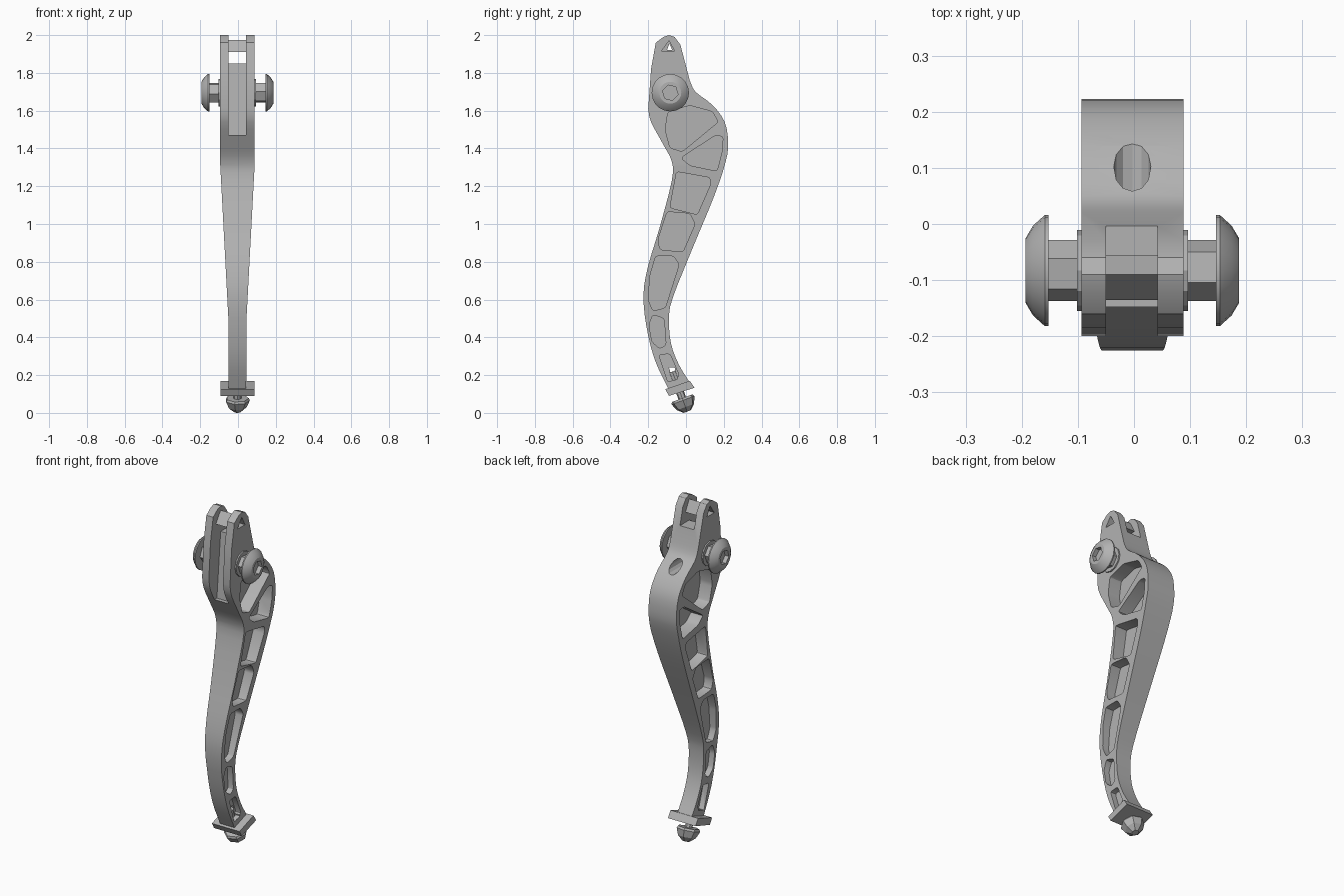
import bpy, bmesh, math
from mathutils import Vector, Matrix

if "Cube" in bpy.data.objects:
    bpy.data.objects.remove(bpy.data.objects["Cube"], do_unlink=True)

GREY = (0.45, 0.45, 0.45, 1)
metal = bpy.data.materials.new("grey metal")
metal.use_nodes = True
metal.diffuse_color = GREY
metal.node_tree.nodes["Principled BSDF"].inputs["Base Color"].default_value = GREY


def finish(name, bm):
    bmesh.ops.recalc_face_normals(bm, faces=bm.faces)
    mesh = bpy.data.meshes.new(name)
    bm.to_mesh(mesh)
    bm.free()
    mesh.materials.append(metal)
    ob = bpy.data.objects.new(name, mesh)
    bpy.context.collection.objects.link(ob)
    return ob


def prism(name, pts, lo, hi, axis="X", round_by=0):
    """Extrude a profile along X (points are y, z) or Y (points are x, z)."""
    bm = bmesh.new()
    place = (lambda a, b, t: (t, a, b)) if axis == "X" else (lambda a, b, t: (a, t, b))
    ends = [[bm.verts.new(place(a, b, t)) for a, b in pts] for t in (lo, hi)]
    for ring in ends:
        bm.faces.new(ring)
    rails = []
    for i in range(len(pts)):
        j = (i + 1) % len(pts)
        f = bm.faces.new((ends[0][i], ends[0][j], ends[1][j], ends[1][i]))
        rails.append(bm.edges.get((ends[0][i], ends[1][i])))
    if round_by:
        bmesh.ops.bevel(bm, geom=rails, offset=round_by, segments=2, profile=0.5,
                        affect="EDGES", clamp_overlap=True)
    return finish(name, bm)


def lathe(name, profile, sides, origin, direction, turn=0):
    """Spin (distance, radius) pairs around an axis; both ends are closed."""
    bm = bmesh.new()
    rot = Vector((0, 0, 1)).rotation_difference(Vector(direction)).to_matrix().to_4x4()
    mat = Matrix.Translation(origin) @ rot @ Matrix.Rotation(turn, 4, "Z")
    rings = []
    for d, r in profile:
        rings.append([bm.verts.new(mat @ Vector((r * math.cos(a), r * math.sin(a), d)))
                      for a in (math.tau * k / sides for k in range(sides))])
    for p, q in zip(rings, rings[1:]):
        for k in range(sides):
            n = (k + 1) % sides
            bm.faces.new((p[k], p[n], q[n], q[k]))
    bm.faces.new(rings[0])
    bm.faces.new(rings[-1])
    return finish(name, bm)


def cut(ob, cutter):
    mod = ob.modifiers.new("cut", "BOOLEAN")
    mod.operation, mod.solver, mod.object = "DIFFERENCE", "EXACT", cutter
    deps = bpy.context.evaluated_depsgraph_get()
    mesh = bpy.data.meshes.new_from_object(ob.evaluated_get(deps))
    ob.modifiers.clear()
    ob.data = mesh
    bpy.data.objects.remove(cutter, do_unlink=True)


def smooth_path(pts, steps=3):
    """Catmull-Rom curve through the points."""
    p = [Vector(q) for q in pts]
    p = [2 * p[0] - p[1]] + p + [2 * p[-1] - p[-2]]
    out = []
    for a, b, c, d in zip(p, p[1:], p[2:], p[3:]):
        for k in range(steps):
            t = k / steps
            out.append(0.5 * (2 * b + (c - a) * t + (2 * a - 5 * b + 4 * c - d) * t ** 2
                              + (3 * b - a - 3 * c + d) * t ** 3))
    return [tuple(v) for v in out] + [tuple(pts[-1])]


# Lever body: side profile, smooth front and back with a faceted tip
front = smooth_path([(-0.2, 1.61), (-0.185, 1.54), (-0.12, 1.42), (-0.075, 1.33), (-0.075, 1.23),
                     (-0.14, 0.98), (-0.2, 0.78), (-0.225, 0.63), (-0.21, 0.46), (-0.165, 0.28),
                     (-0.09, 0.12)])
back = smooth_path([(0.02, 0.16), (-0.04, 0.26), (-0.08, 0.37), (-0.09, 0.5), (-0.07, 0.61),
                    (0.03, 0.86), (0.15, 1.15), (0.21, 1.33), (0.223, 1.43), (0.205, 1.54),
                    (0.14, 1.63), (0.05, 1.7), (0.02, 1.76)])
tip = [(-0.03, 1.95), (-0.06, 1.99), (-0.09, 2.0), (-0.12, 1.99), (-0.16, 1.96), (-0.185, 1.82)]
MID = -0.003
lever = prism("lever_body", front + back + tip, MID - 0.091, MID + 0.091)

# Narrow the lower handle
for s in (-1, 1):
    wedge = [(0.092, 1.33), (0.048, 0.5), (0.046, 0), (0.3, 0), (0.3, 1.33)]
    cut(lever, prism("taper_cutter", [(MID + s * x, z) for x, z in wedge], -1, 1, "Y"))

# Fork slot with a back web
cut(lever, prism("slot_cutter", [(-0.4, 1.47), (-0.125, 1.47), (-0.09, 1.85), (0.3, 1.85),
                                 (0.3, 2.2), (-0.4, 2.2)], -0.05, 0.042))

# Lightening pockets on both sides of a thin web
pockets = [
    [(-0.095, 1.595), (0.02, 1.627), (0.14, 1.595), (0.17, 1.54), (-0.02, 1.383), (-0.085, 1.404),
     (-0.11, 1.5)],
    [(-0.026, 1.35), (0.153, 1.468), (0.196, 1.463), (0.19, 1.38), (0.164, 1.28), (0.02, 1.31)],
    [(-0.05, 1.277), (0.127, 1.245), (0.13, 1.21), (0.06, 1.05), (-0.085, 1.086)],
    [(-0.1, 1.065), (0.02, 1.055), (0.048, 1.0), (-0.016, 0.853), (-0.138, 0.864), (-0.148, 0.917)],
    [(-0.16, 0.83), (-0.065, 0.83), (-0.037, 0.784), (-0.11, 0.556), (-0.175, 0.54), (-0.2, 0.6),
     (-0.19, 0.73)],
    [(-0.175, 0.52), (-0.116, 0.5), (-0.106, 0.36), (-0.138, 0.34), (-0.18, 0.376), (-0.196, 0.466)],
    [(-0.143, 0.307), (-0.085, 0.313), (-0.035, 0.195), (-0.095, 0.16)],
]
for shape in pockets:
    for s in (-1, 1):
        x0, x1 = sorted((MID + s * 0.013, MID + s * 0.3))
        cut(lever, prism("pocket_cutter", shape, x0, x1, round_by=0.012))

# Opening around the end screw, back hole, and tip holes
cut(lever, prism("window_cutter", [(-0.09, 0.24), (-0.06, 0.24), (-0.045, 0.18), (-0.07, 0.17)], -0.2, 0.2))
cut(lever, lathe("hole_cutter", [(0, 0.033), (0.4, 0.033)], 12, (-0.003, 0.0, 1.66), (0, 1, 0)))
TRI = [(-0.13, 1.915), (-0.06, 1.915), (-0.09, 1.97)]
cut(lever, prism("tip_hole_cutter", TRI, -0.2, 0.2))

# Hollow pin between the fork arms
pin = prism("fork_pin", [(-0.135, 1.91), (-0.055, 1.91), (-0.09, 1.975)], -0.052, 0.044)
cut(pin, prism("pin_bore_cutter", [(-0.1, 1.922), (-0.073, 1.922), (-0.088, 1.955)], -0.2, 0.2))

# Pivot bolts: washer, hex neck, domed head with a hex socket
parts = [lever, pin]
for side, s in (("left", 1), ("right", -1)):
    at, out = (MID, -0.083, 1.695), (s, 0, 0)
    washer = lathe(side + "_washer", [(0.085, 0.072), (0.099, 0.072)], 12, at, out)
    neck = lathe(side + "_bolt_neck", [(0.08, 0.055), (0.155, 0.055)], 6, at, out, 0.4)
    head = lathe(side + "_bolt_head", [(0.149, 0.099), (0.156, 0.099), (0.177, 0.08), (0.19, 0.058),
                                       (0.19, 0.043)], 20, at, out)
    cut(head, lathe("socket_cutter", [(0.165, 0.042), (0.3, 0.042)], 6, at, out, 0.3))
    parts += [washer, neck, head]

# End plate, screw and faceted nut along the tilted lower end
down = Vector((0, 0.35, -0.94)).normalized()
plate = prism("end_plate", [(-0.11, 0.125), (0.02, 0.17), (0.045, 0.133), (-0.09, 0.09)],
              -0.093, 0.087)
top = Vector((MID, -0.02, 0.078))
screw = lathe("end_screw", [(-0.15, 0.021), (0.02, 0.021)], 8, top, down)
nut = lathe("end_nut", [(0, 0.06), (0.012, 0.066), (0.05, 0.05), (0.076, 0.02)], 7, top, down)
parts += [plate, screw, nut]

# Smooth the curved faces and keep the edges sharp
bpy.ops.object.select_all(action="DESELECT")
for ob in parts:
    ob.select_set(True)
bpy.context.view_layer.objects.active = lever
bpy.ops.object.shade_smooth_by_angle(angle=math.radians(25))
